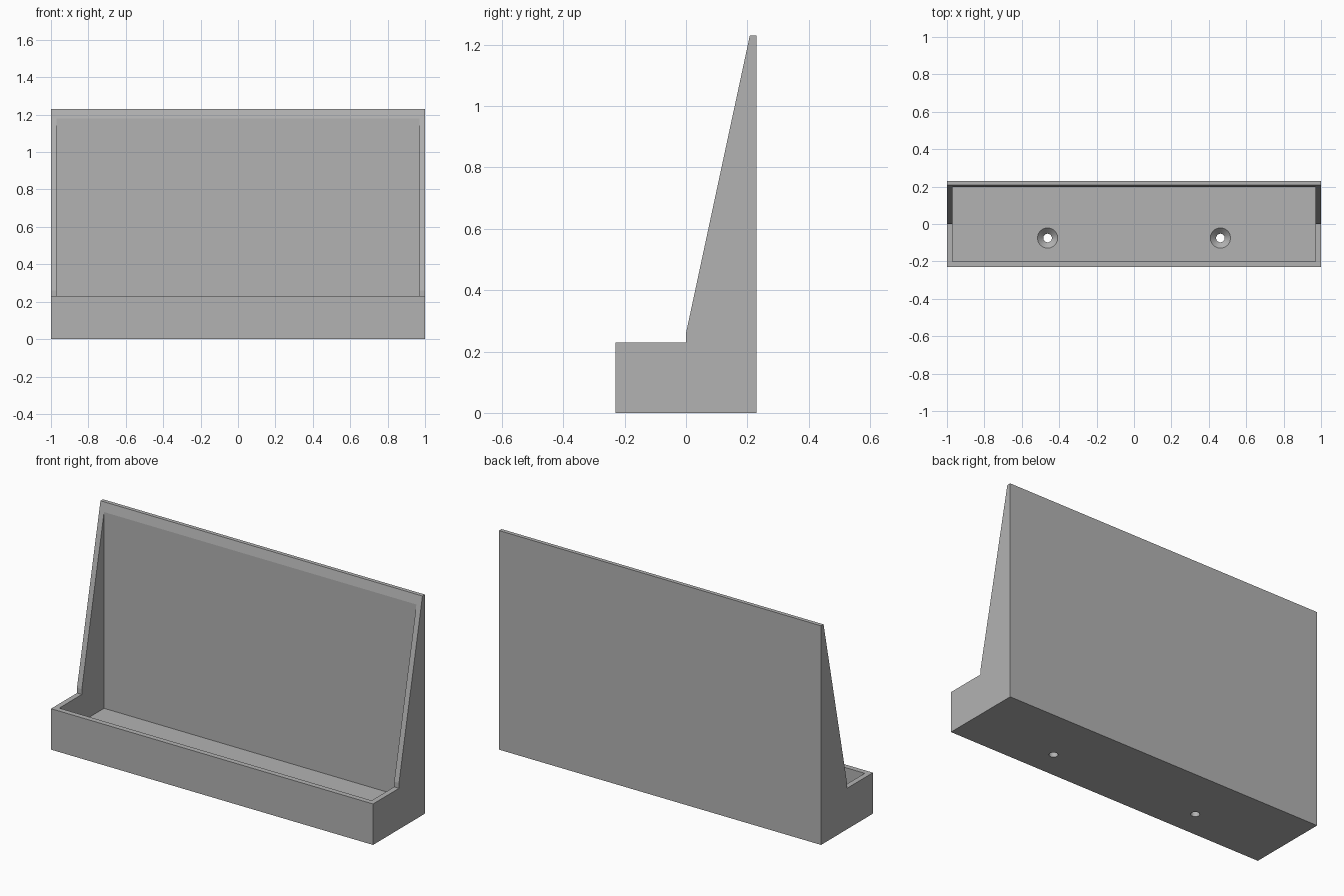
import bpy
import bmesh
import math
from mathutils import Matrix

cube = bpy.data.objects.get("Cube")
if cube:
    bpy.data.objects.remove(cube, do_unlink=True)

WALL = 0.03
HALF_X, HALF_Y = 1.0, 0.23
FLOOR = 0.077
BACK_FACE = 0.197

grey = bpy.data.materials.new("plain grey")
grey.use_nodes = True
colour = (0.45, 0.45, 0.45, 1)
grey.diffuse_color = colour
grey.node_tree.nodes["Principled BSDF"].inputs["Base Color"].default_value = colour


def make_object(name, bm):
    bmesh.ops.recalc_face_normals(bm, faces=bm.faces)
    mesh = bpy.data.meshes.new(name)
    bm.to_mesh(mesh)
    bm.free()
    mesh.materials.append(grey)
    obj = bpy.data.objects.new(name, mesh)
    bpy.context.collection.objects.link(obj)
    return obj


def extrude_profile(name, points, half_width):
    """Extrude a (y, z) outline along x."""
    bm = bmesh.new()
    face = bm.faces.new([bm.verts.new((-half_width, y, z)) for y, z in points])
    ext = bmesh.ops.extrude_face_region(bm, geom=[face])["geom"]
    moved = [v for v in ext if isinstance(v, bmesh.types.BMVert)]
    bmesh.ops.translate(bm, verts=moved, vec=(2 * half_width, 0, 0))
    return make_object(name, bm)


def cone(name, x, y, z0, z1, r0, r1):
    bm = bmesh.new()
    bmesh.ops.create_cone(bm, cap_ends=True, segments=48, radius1=r0, radius2=r1,
                          depth=z1 - z0,
                          matrix=Matrix.Translation((x, y, (z0 + z1) / 2)))
    return make_object(name, bm)


# Tray and backrest in one outline, with sloping side walls
holder = extrude_profile("wall_holder", [
    (-HALF_Y, 0), (HALF_Y, 0), (HALF_Y, 1.23), (0.208, 1.23),
    (0, 0.26), (0, HALF_Y), (-HALF_Y, HALF_Y)], HALF_X)

# Hollow between the walls
cutters = [extrude_profile("hollow_cutter", [
    (-HALF_Y + WALL, FLOOR), (BACK_FACE, FLOOR),
    (BACK_FACE, 1.5), (-HALF_Y + WALL, 1.5)], HALF_X - WALL)]

# Two countersunk screw holes through the floor
for side in (-1, 1):
    x, y = side * 0.462, -0.075
    cutters.append(cone("hole_cutter", x, y, -0.1, 0.2, 0.023, 0.023))
    cutters.append(cone("countersink_cutter", x, y, FLOOR - 0.031, FLOOR + 0.01,
                        0.023, 0.064))

bpy.context.view_layer.objects.active = holder
for cutter in cutters:
    mod = holder.modifiers.new("cut", "BOOLEAN")
    mod.operation = "DIFFERENCE"
    mod.solver = "EXACT"
    mod.object = cutter
    bpy.ops.object.modifier_apply(modifier=mod.name)
    bpy.data.objects.remove(cutter, do_unlink=True)

# Round holes smooth, everything else crisp
bpy.ops.object.select_all(action="DESELECT")
holder.select_set(True)
bpy.ops.object.shade_smooth_by_angle(angle=math.radians(10))
